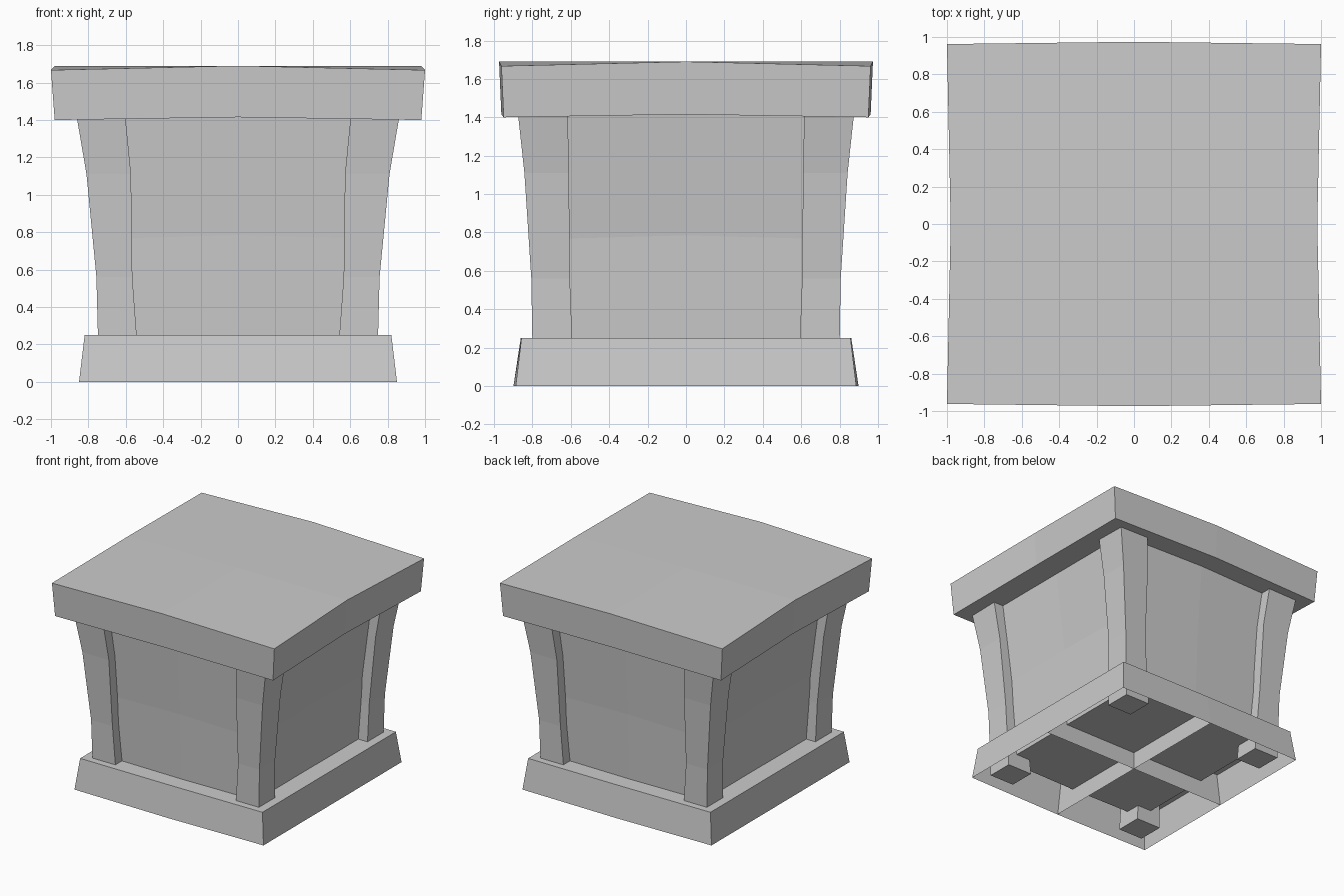
import bpy, bmesh

if "Cube" in bpy.data.objects:
    bpy.data.objects.remove(bpy.data.objects["Cube"])

stone = bpy.data.materials.new("grey_stone")
stone.diffuse_color = (0.6, 0.6, 0.6, 1)
stone.use_nodes = True
stone.node_tree.nodes["Principled BSDF"].inputs["Base Color"].default_value = stone.diffuse_color


def finish(name, bm):
    mesh = bpy.data.meshes.new(name)
    bm.to_mesh(mesh)
    bm.free()
    mesh.materials.append(stone)
    obj = bpy.data.objects.new(name, mesh)
    bpy.context.collection.objects.link(obj)
    return obj


def block(name, levels, bottom=True):
    """Stacked eight-point rings: half x, half y, corner z, then
    the offsets of the side middles in x, y and z."""
    bm = bmesh.new()
    rings = []
    for hx, hy, z, bx, by, bz in levels:
        mx, my, mz = hx + bx, hy + by, z + bz
        pts = [(-hx, -hy, z), (0, -my, mz), (hx, -hy, z), (mx, 0, mz),
               (hx, hy, z), (0, my, mz), (-hx, hy, z), (-mx, 0, mz)]
        rings.append([bm.verts.new(p) for p in pts])
    for a, b in zip(rings, rings[1:]):
        for i in range(8):
            j = (i + 1) % 8
            bm.faces.new((a[i], a[j], b[j], b[i]))
    ends = [(rings[-1], levels[-1])] + ([(rings[0], levels[0])] if bottom else [])
    for ring, lv in ends:
        mid = bm.verts.new((0, 0, lv[2] + lv[5]))
        for i in (0, 2, 4, 6):
            quad = [ring[i - 1], ring[i], ring[i + 1], mid]
            bm.faces.new(quad if ring is rings[-1] else quad[::-1])
    return finish(name, bm)


# Overhanging cap with slightly dipped corners
block("cap", [(0.98, 0.95, 1.40, -0.015, 0.012, 0.015),
              (1.00, 0.962, 1.667, -0.02, 0.012, 0.023)])

# Recessed flared body
block("body", [(0.66, 0.71, 0.14, 0, 0.01, 0),
               (0.695, 0.735, 0.765, -0.01, 0.01, 0.02),
               (0.78, 0.785, 1.42, -0.015, 0.01, 0)])

# Base, open underneath
block("base", [(0.85, 0.887, 0.0, 0, 0.012, 0),
               (0.82, 0.857, 0.25, 0, 0.004, 0)], bottom=False)

# Crossed partitions inside the base
bm = bmesh.new()
for x, y in ((0.85, 0), (0, 0.895)):
    bm.faces.new([bm.verts.new(p) for p in
                  ((-x, -y, 0), (x, y, 0), (x * 0.96, y * 0.96, 0.25),
                   (-x * 0.96, -y * 0.96, 0.25))])
finish("base_partitions", bm)

# Curved corner posts: inner x, outer x, inner y, outer y, z
post = [(0.525, 0.743, 0.585, 0.797, 0.02), (0.565, 0.757, 0.605, 0.806, 0.56),
        (0.572, 0.81, 0.61, 0.842, 1.11), (0.602, 0.862, 0.616, 0.875, 1.415)]
for sx, side in ((-1, "left"), (1, "right")):
    for sy, end in ((-1, "front"), (1, "back")):
        bm = bmesh.new()
        rings = [[bm.verts.new((sx * x, sy * y, z)) for x, y in
                  ((x0, y0), (x1, y0), (x1, y1), (x0, y1))]
                 for x0, x1, y0, y1, z in post]
        for a, b in zip(rings, rings[1:]):
            for i in range(4):
                j = (i + 1) % 4
                bm.faces.new((a[i], a[j], b[j], b[i]))
        bm.faces.new(rings[0])
        bm.faces.new(rings[-1])
        bmesh.ops.recalc_face_normals(bm, faces=bm.faces[:])
        finish(f"{end}_{side}_post", bm)
